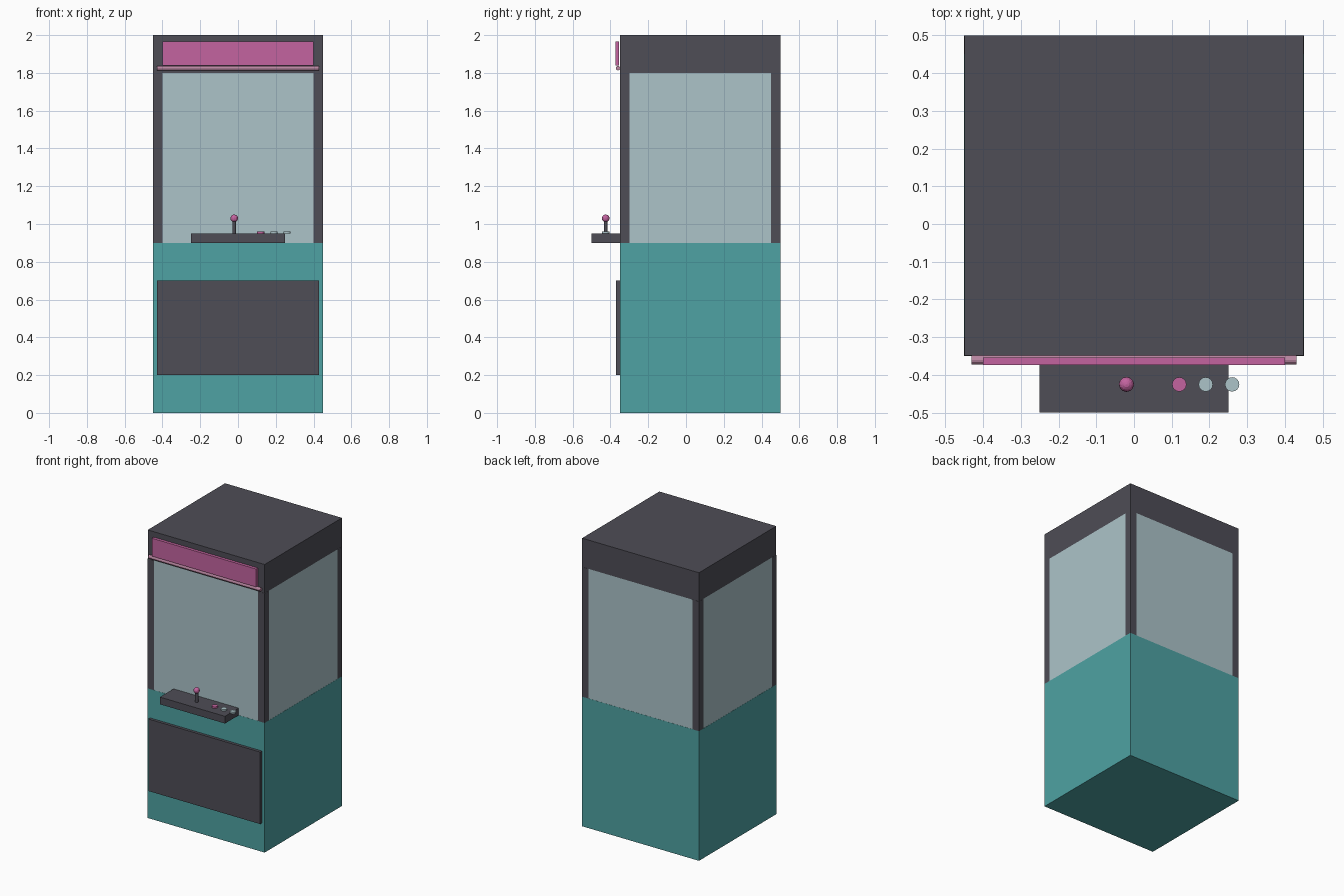
import bpy
from math import pi

cube = bpy.data.objects.get("Cube")
if cube:
    bpy.data.objects.remove(cube, do_unlink=True)


def material(name, rgb):
    """Flat material from 0-255 sRGB values."""
    lin = [((c / 255 + 0.055) / 1.055) ** 2.4 for c in rgb]
    mat = bpy.data.materials.new(name)
    mat.use_nodes = True
    mat.diffuse_color = (*lin, 1)
    mat.node_tree.nodes["Principled BSDF"].inputs["Base Color"].default_value = (*lin, 1)
    return mat


charcoal = material("charcoal", (78, 77, 86))
teal = material("teal", (78, 162, 163))
glass = material("pale_glass", (172, 196, 201))
pink = material("pink", (196, 100, 160))
pale_pink = material("pale_pink", (186, 135, 162))


def finish(name, mat):
    obj = bpy.context.object
    obj.name = name
    obj.data.materials.append(mat)
    return obj


def box(name, mat, x, y, z):
    """Box from (min, max) pairs on each axis."""
    spans = (x, y, z)
    bpy.ops.mesh.primitive_cube_add(size=1, location=[(a + b) / 2 for a, b in spans])
    bpy.context.object.scale = [b - a for a, b in spans]
    bpy.ops.object.transform_apply(location=False, rotation=False)
    return finish(name, mat)


def cylinder(name, mat, radius, depth, location, sides=16, rotation=(0, 0, 0)):
    bpy.ops.mesh.primitive_cylinder_add(vertices=sides, radius=radius, depth=depth,
                                        location=location, rotation=rotation)
    return finish(name, mat)


# Cabinet body
W, FRONT, BACK = 0.45, -0.35, 0.5
POST, GAP = 0.05, 0.001
inner_x, inner_y = (-W + GAP, W - GAP), (FRONT + GAP, BACK - GAP)
box("base", teal, (-W, W), (FRONT, BACK), (0, 0.9))
box("roof", charcoal, inner_x, inner_y, (1.8, 2))

# Corner posts
for side, x in (("right", -W), ("left", W - POST)):
    for end, y in (("front", FRONT), ("back", BACK - POST)):
        box(f"{end}_{side}_post", charcoal, (x, x + POST), (y, y + POST), (0.9, 1.8))

# Window panes between the posts
pane_z = (0.9, 1.8)
for end, y in (("front", FRONT + GAP), ("back", BACK - GAP - 0.01)):
    box(f"{end}_window", glass, (-W + POST, W - POST), (y, y + 0.01), pane_z)
for side, x in (("right", -W + GAP), ("left", W - GAP - 0.01)):
    box(f"{side}_window", glass, (x, x + 0.01), (FRONT + POST, BACK - POST), pane_z)

# Header sign and light tube
box("header_sign", pink, (-0.4, 0.4), (-0.374, -0.354), (1.84, 1.965))
cylinder("light_tube", pale_pink, 0.012, 0.86, (0, -0.36, 1.825), 12, (0, pi / 2, 0))

# Lower front door
box("front_door", charcoal, (-0.43, 0.43), (-0.37, FRONT), (0.2, 0.7))

# Control panel, joystick and buttons
box("control_panel", charcoal, (-0.25, 0.25), (-0.5, FRONT), (0.9, 0.95))
cylinder("joystick_stick", charcoal, 0.01, 0.08, (-0.02, -0.425, 0.985), 12)
bpy.ops.mesh.primitive_uv_sphere_add(segments=12, ring_count=8, radius=0.02,
                                     location=(-0.02, -0.425, 1.03))
finish("joystick_ball", pink)
for i, mat in enumerate((pink, glass, glass)):
    cylinder(f"button_{i + 1}", mat, 0.019, 0.012, (0.12 + 0.07 * i, -0.425, 0.955))
